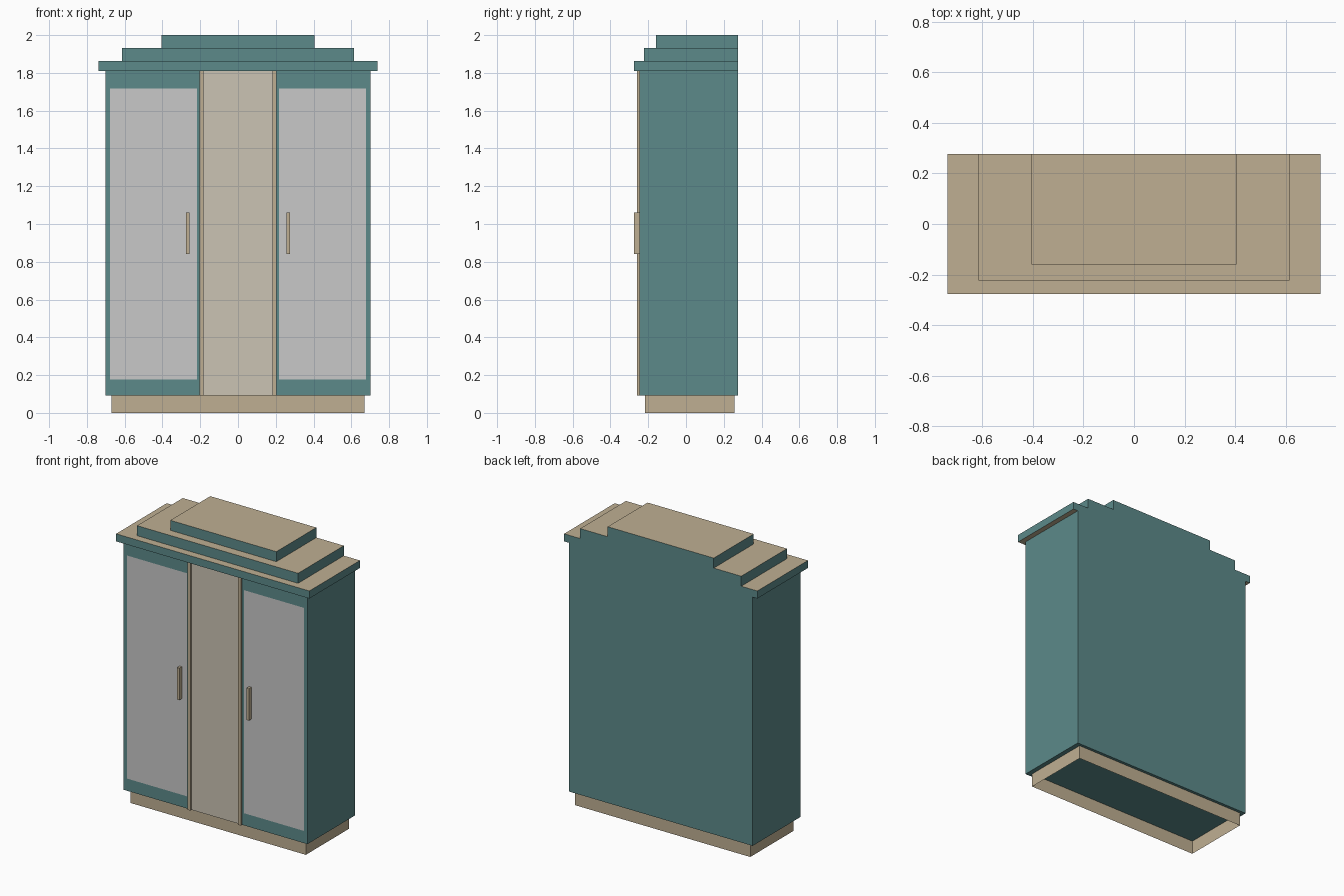
import bpy, bmesh
from mathutils import Vector

cube = bpy.data.objects.get("Cube")
if cube:
    bpy.data.objects.remove(cube, do_unlink=True)


def material(name, r, g, b):
    m = bpy.data.materials.new(name)
    m.use_nodes = True
    m.diffuse_color = (r, g, b, 1)
    m.node_tree.nodes["Principled BSDF"].inputs["Base Color"].default_value = (r, g, b, 1)
    return m


teal = material("teal_paint", 0.107, 0.254, 0.254)
tan = material("tan_wood", 0.521, 0.429, 0.288)
grey = material("grey_door_panel", 0.578, 0.578, 0.578)
cream = material("cream_centre_panel", 0.597, 0.552, 0.456)

BACK = 0.276
FRONT = -0.245
BASE, TOP = 0.093, 1.81


def box(name, lo, hi, mats, edit=None):
    """Box between two corners; edit(bm) may cut, delete or recolour faces."""
    lo, hi = Vector(lo), Vector(hi)
    bm = bmesh.new()
    bmesh.ops.create_cube(bm, size=1)
    for v in bm.verts:
        v.co = Vector(lo[i] if v.co[i] < 0 else hi[i] for i in range(3))
    bm.normal_update()
    if edit:
        edit(bm)
    mesh = bpy.data.meshes.new(name)
    bm.to_mesh(mesh)
    bm.free()
    for m in mats:
        mesh.materials.append(m)
    obj = bpy.data.objects.new(name, mesh)
    bpy.context.collection.objects.link(obj)
    return obj


def remove_faces(bm, rule):
    bmesh.ops.delete(bm, geom=[f for f in bm.faces if rule(f.normal)], context="FACES_ONLY")


# Open plinth frame
box("plinth", (-0.67, -0.217, 0), (0.67, 0.256, BASE), [tan],
    lambda bm: remove_faces(bm, lambda n: abs(n.z) > 0.5))


# Cabinet body with door panels and centre panel cut into the front
def cut_front(bm):
    remove_faces(bm, lambda n: n.z > 0.5)
    cuts = [((s * x, 0, 0), (1, 0, 0)) for x in (0.193, 0.218, 0.677) for s in (-1, 1)]
    cuts += [((0, 0, z), (0, 0, 1)) for z in (0.177, 1.717)]
    for co, no in cuts:
        faces = [f for f in bm.faces if f.normal.y < -0.5]
        geom = set(faces)
        for f in faces:
            geom.update(f.edges, f.verts)
        bmesh.ops.bisect_plane(bm, geom=list(geom), plane_co=co, plane_no=no)
        bm.normal_update()
    for f in bm.faces:
        if f.normal.y < -0.5:
            c = f.calc_center_median()
            if abs(c.x) < 0.193:
                f.material_index = 2
            elif 0.218 < abs(c.x) < 0.677 and 0.177 < c.z < 1.717:
                f.material_index = 1


box("cabinet_body", (-0.702, FRONT, BASE), (0.702, BACK, TOP), [teal, grey, cream], cut_front)

# Centre trims and door handles, one on each side
for side, s in (("right", -1), ("left", 1)):
    box(side + "_trim", (s * 0.193 - 0.01, -0.259, BASE), (s * 0.193 + 0.01, FRONT, TOP), [tan])
    box(side + "_handle", (s * 0.265 - 0.009, -0.274, 0.842), (s * 0.265 + 0.009, FRONT, 1.062), [tan])


# Stepped cornice: teal edges, tan horizontal faces
def colour_tier(bm):
    for f in bm.faces:
        f.material_index = int(abs(f.normal.z) > 0.5)


def colour_upper_tier(bm):
    remove_faces(bm, lambda n: n.z < -0.5)
    colour_tier(bm)


box("cornice_lower", (-0.738, -0.276, TOP), (0.738, BACK, 1.862), [teal, tan], colour_tier)
box("cornice_middle", (-0.615, -0.223, 1.862), (0.615, BACK, 1.931), [teal, tan], colour_upper_tier)
box("cornice_upper", (-0.405, -0.16, 1.931), (0.405, BACK, 2.0), [teal, tan], colour_upper_tier)
